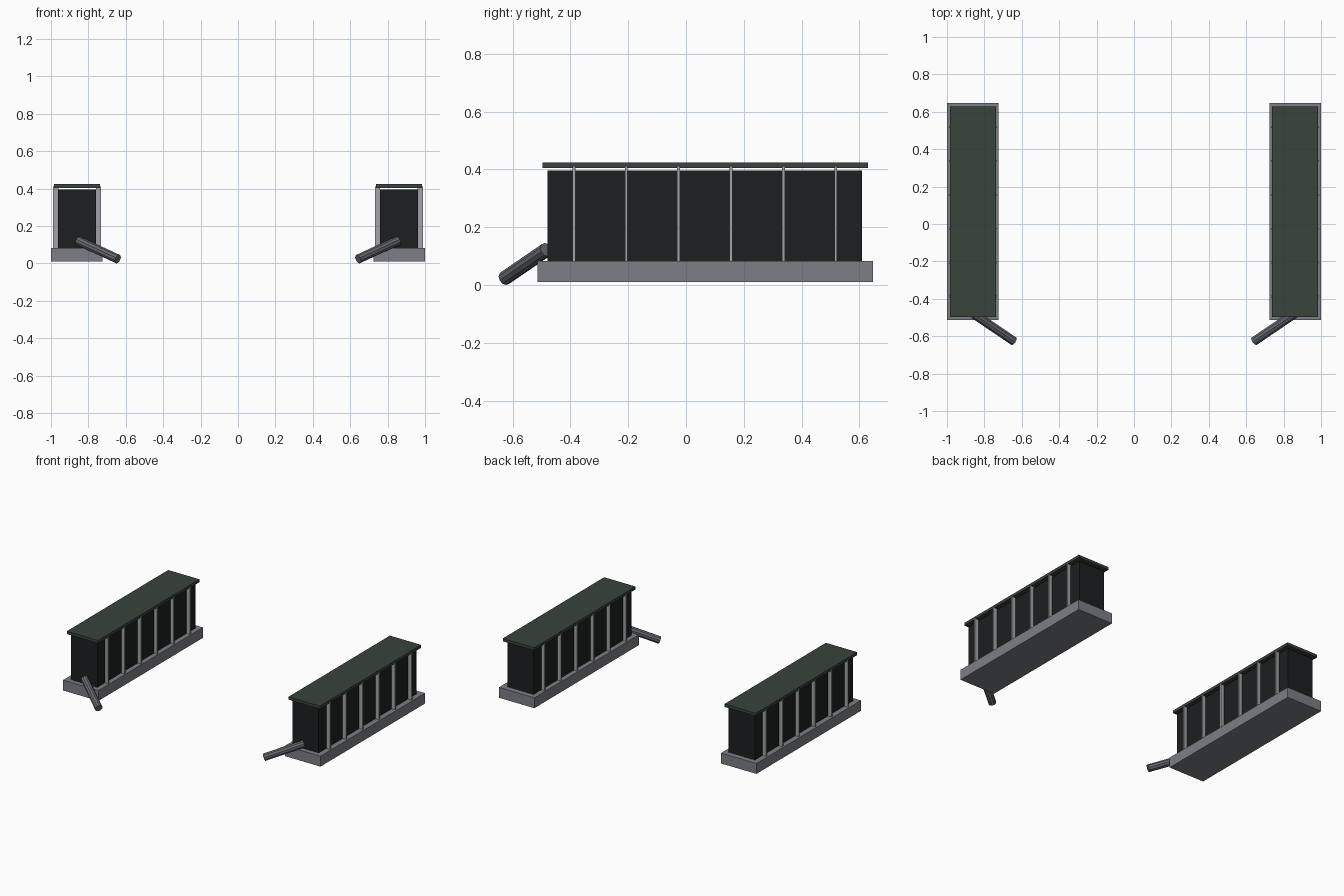
import bpy, bmesh
from mathutils import Vector, Matrix

if "Cube" in bpy.data.objects:
    bpy.data.objects.remove(bpy.data.objects["Cube"])


def material(name, rgb):
    m = bpy.data.materials.new(name)
    m.diffuse_color = (*rgb, 1)
    m.use_nodes = True
    m.node_tree.nodes["Principled BSDF"].inputs["Base Color"].default_value = m.diffuse_color
    return m


STEEL = material("steel", (0.20, 0.21, 0.24))
DARK = material("dark_panel", (0.012, 0.013, 0.014))
GREEN = material("dark_green", (0.040, 0.056, 0.044))
BRIGHT = material("bright_metal", (0.36, 0.37, 0.39))
PIPE = material("pipe_metal", (0.13, 0.14, 0.16))


def add_box(bm, x, y, z):
    size = Vector((x[1] - x[0], y[1] - y[0], z[1] - z[0]))
    mid = Vector((x[0] + x[1], y[0] + y[1], z[0] + z[1])) / 2
    bmesh.ops.create_cube(bm, size=1, matrix=Matrix.Translation(mid) @ Matrix.Diagonal((*size, 1)))


def finish(bm, name, mat, side):
    # mirror the right-hand part across x = 0 for the left unit
    if side < 0:
        bmesh.ops.scale(bm, vec=(-1, 1, 1), verts=bm.verts)
        bmesh.ops.reverse_faces(bm, faces=bm.faces)
    me = bpy.data.meshes.new(name)
    bm.to_mesh(me)
    bm.free()
    me.materials.append(mat)
    bpy.context.collection.objects.link(bpy.data.objects.new(name, me))


def box(name, mat, side, x, y, z):
    bm = bmesh.new()
    add_box(bm, x, y, z)
    finish(bm, name, mat, side)


for side, tag in ((1, "right"), (-1, "left")):
    # base plinth, dark housing and overhanging lid
    box("base_" + tag, STEEL, side, (0.725, 1.0), (-0.513, 0.647), (0.01, 0.083))
    box("housing_" + tag, DARK, side, (0.758, 0.962), (-0.479, 0.609), (0.083, 0.396))
    box("lid_" + tag, GREEN, side, (0.739, 0.983), (-0.496, 0.629), (0.404, 0.424))

    # upright ribs along both long faces
    bm = bmesh.new()
    for i in range(6):
        y = -0.388 + i * 0.1812
        for x in ((0.733, 0.76), (0.96, 0.989)):
            add_box(bm, x, (y - 0.005, y + 0.005), (0.083, 0.411))
    finish(bm, "ribs_" + tag, BRIGHT, side)

    # angled outlet pipe at the front
    a, b = Vector((0.642, -0.627, 0.0235)), Vector((0.855, -0.483, 0.122))
    d = b - a
    mat = Matrix.Translation((a + b) / 2) @ d.to_track_quat('Z', 'Y').to_matrix().to_4x4()
    bm = bmesh.new()
    bmesh.ops.create_cone(bm, cap_ends=True, segments=10, radius1=0.025, radius2=0.025,
                          depth=d.length, matrix=mat)
    finish(bm, "outlet_pipe_" + tag, PIPE, side)
